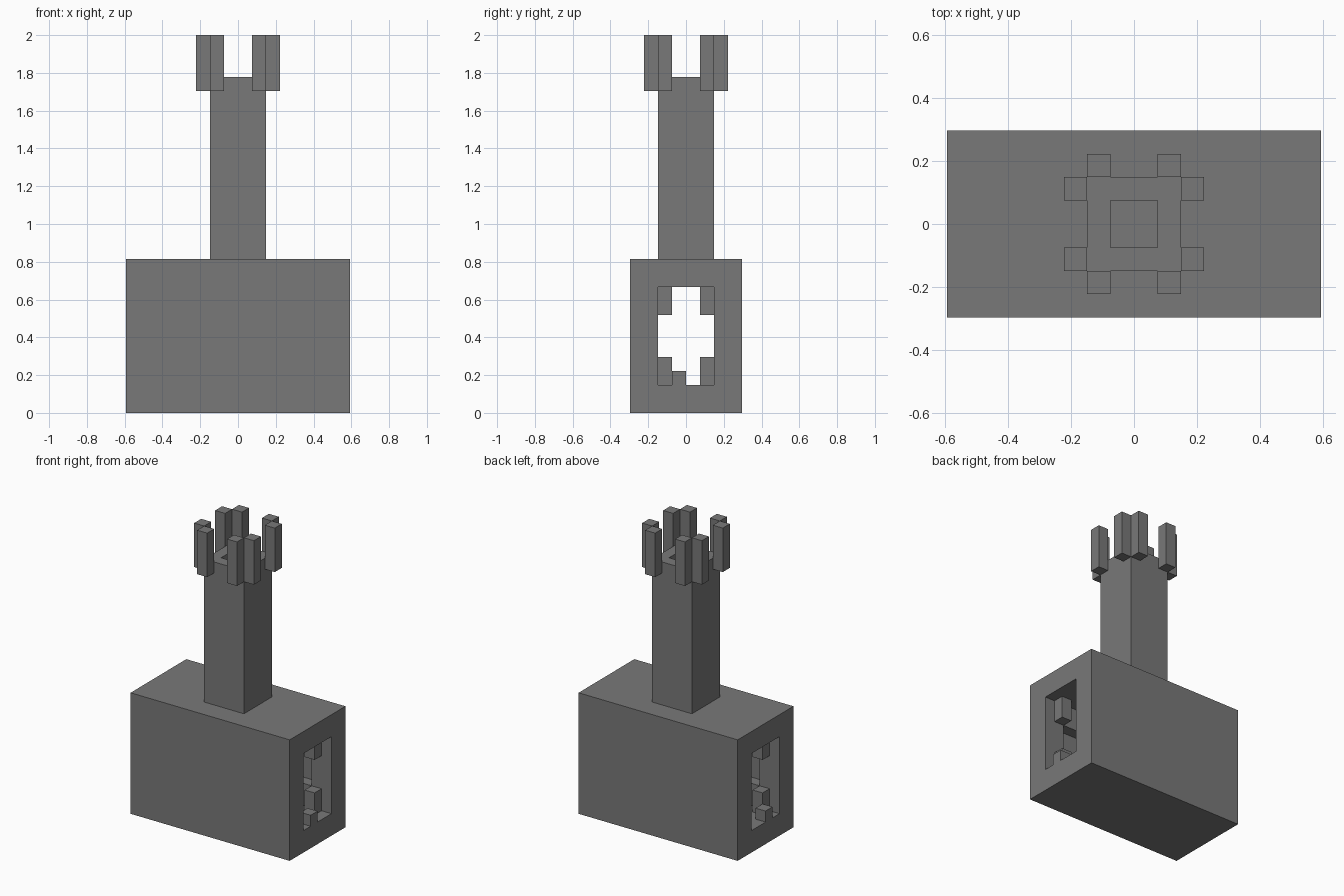
import bpy
from mathutils import Vector

cube = bpy.data.objects.get("Cube")
if cube:
    bpy.data.objects.remove(cube, do_unlink=True)

U = 2 / 27  # one block of the modelling grid

stone = bpy.data.materials.new("stone_grey")
stone.use_nodes = True
colour = (0.19, 0.19, 0.19, 1)
stone.diffuse_color = colour
stone.node_tree.nodes["Principled BSDF"].inputs["Base Color"].default_value = colour


def box(name, low, high):
    """Box between two corners given in grid blocks."""
    low, high = Vector(low) * U, Vector(high) * U
    bpy.ops.mesh.primitive_cube_add(size=1, location=(low + high) / 2)
    obj = bpy.context.object
    obj.name = name
    obj.scale = high - low
    bpy.ops.object.transform_apply(location=True, rotation=False, scale=True)
    obj.data.materials.append(stone)
    return obj


def carve(target, *cutters):
    """Cut each cutter out of the target, then discard the cutters."""
    for cutter in cutters:
        cutter.hide_render = True
        mod = target.modifiers.new("carve", 'BOOLEAN')
        mod.operation = 'DIFFERENCE'
        mod.solver = 'EXACT'
        mod.object = cutter
        bpy.context.view_layer.objects.active = target
        bpy.ops.object.modifier_apply(modifier=mod.name)
        bpy.data.objects.remove(cutter, do_unlink=True)


# Hollow base: a tunnel from end to end with a wider gallery inside
base = box("base", (-8, -4, 0), (8, 4, 11))
carve(base,
      box("tunnel_cutter", (-9, -2, 2), (9, 2, 9)),
      box("gallery_cutter", (-6, -3, 4), (6, 3, 7)),
      box("base_flue_cutter", (-1, -1, 8), (1, 1, 12)))

# Chimney shaft with an open flue
shaft = box("shaft", (-2, -2, 11), (2, 2, 24))
carve(shaft, box("shaft_flue_cutter", (-1, -1, 10), (1, 1, 25)))

# Crown: two prongs around every corner of the shaft
for sx in (-1, 1):
    for sy in (-1, 1):
        for name, a, b in (("side_prong", 2.5, 1.5), ("face_prong", 1.5, 2.5)):
            x, y = sx * a, sy * b
            box(name, (x - .5, y - .5, 23), (x + .5, y + .5, 27))

# Teeth in the corners of each tunnel mouth, and a sill block on the floor
for sx in (-1, 1):
    for sy in (-1, 1):
        x, y = sx * 6.5, sy * 1.5
        for name, z in (("lower_tooth", 2), ("upper_tooth", 7)):
            box(name, (x - .5, y - .5, z), (x + .5, y + .5, z + 2))
    box("sill_block", (sx * 7.5 - .5, -1, 2), (sx * 7.5 + .5, 0, 3))
